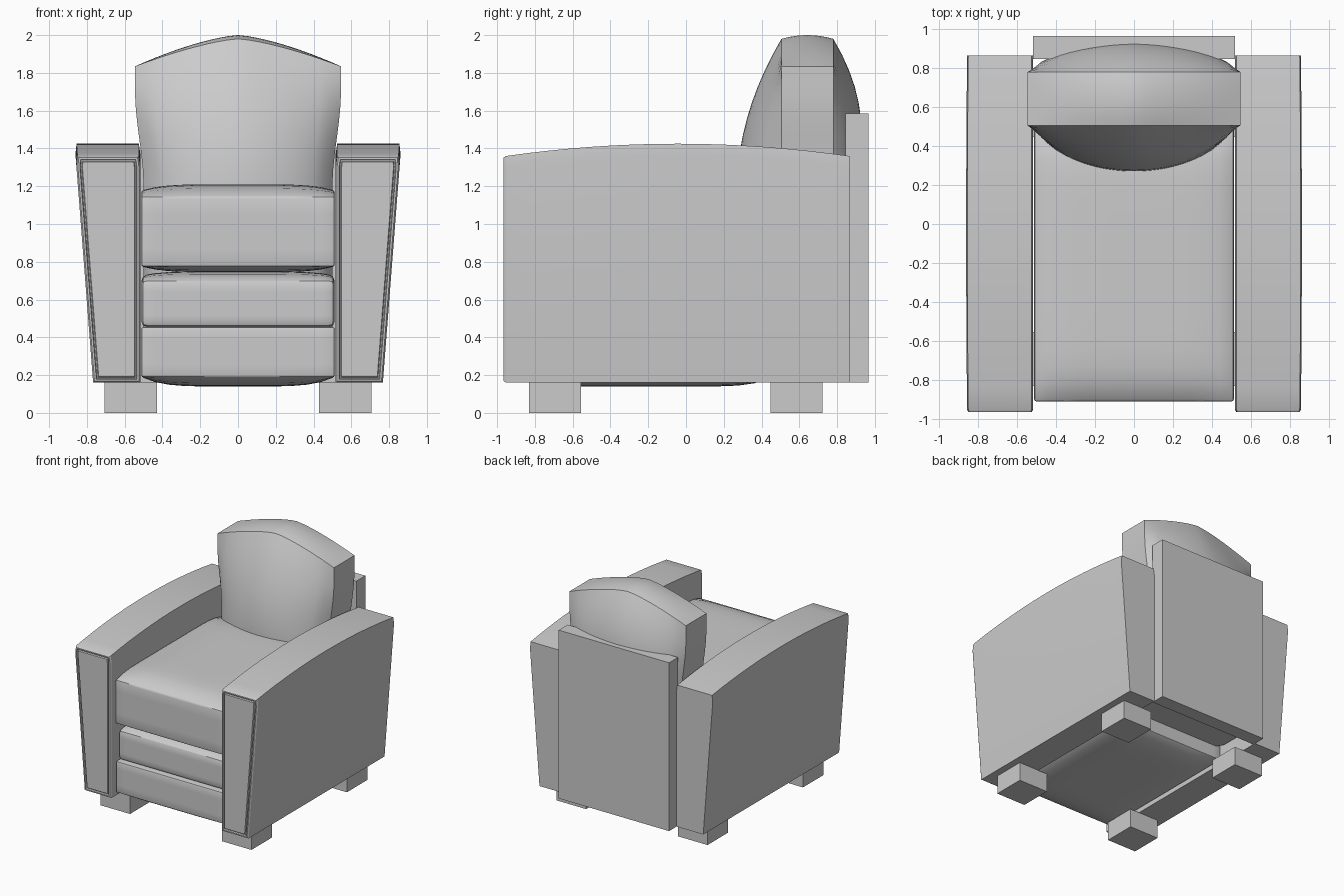
import bpy, bmesh, math

default = bpy.data.objects.get("Cube")
if default:
    bpy.data.objects.remove(default)

grey = bpy.data.materials.new("light grey upholstery")
grey.use_nodes = True
colour = (0.6, 0.6, 0.6, 1)
grey.diffuse_color = colour
grey.node_tree.nodes["Principled BSDF"].inputs["Base Color"].default_value = colour


def block(name, shape, cuts=(0, 0, 0), bevel=0, detail=None):
    """Gridded cube whose points (u, v, w in -1..1) are placed by shape()."""
    bm = bmesh.new()
    bmesh.ops.create_cube(bm, size=2)
    for axis, count in enumerate(cuts):
        for i in range(count):
            place, normal = [0, 0, 0], [0, 0, 0]
            place[axis] = 2 * (i + 1) / (count + 1) - 1
            normal[axis] = 1
            bmesh.ops.bisect_plane(bm, geom=bm.verts[:] + bm.edges[:] + bm.faces[:],
                                   plane_co=place, plane_no=normal)
    for vert in bm.verts:
        vert.co = shape(*vert.co)
    bm.normal_update()
    bmesh.ops.recalc_face_normals(bm, faces=bm.faces[:])
    if bevel:
        sharp = [e for e in bm.edges if e.calc_face_angle(0) > math.radians(50)]
        bmesh.ops.bevel(bm, geom=sharp, offset=bevel, segments=2, profile=0.5,
                        affect='EDGES', clamp_overlap=True)
    if detail:
        detail(bm)
    mesh = bpy.data.meshes.new(name)
    bm.to_mesh(mesh)
    bm.free()
    mesh.materials.append(grey)
    obj = bpy.data.objects.new(name, mesh)
    bpy.context.collection.objects.link(obj)
    bpy.ops.object.select_all(action='DESELECT')
    obj.select_set(True)
    bpy.context.view_layer.objects.active = obj
    bpy.ops.object.shade_smooth_by_angle(angle=math.radians(30))


def mix(a, b, t):
    return a + (b - a) * (t + 1) / 2


def box(name, x, y, z):
    block(name, lambda u, v, w: (mix(*x, u), mix(*y, v), mix(*z, w)))


def cushion(name, y, z, crown, sag, bevel):
    """Padded slab with a crowned top and a sagging underside."""
    def shape(u, v, w):
        along = 1 - abs(v) ** 8
        across = 1 - abs(u) ** 5
        rise = crown * along * (0.5 + 0.5 * across) if w > 0 else -sag * along * across
        return 0.512 * u, mix(*y, v), mix(*z, w) + rise * abs(w)
    block(name, shape, (13, 15, 3), bevel)


# Stacked seat and base padding
cushion("seat_cushion", (-0.91, 0.5), (0.775, 1.145), 0.065, 0.03, 0.012)
cushion("middle_cushion", (-0.875, 0.48), (0.455, 0.705), 0.045, 0.0, 0.03)
cushion("base_cushion", (-0.905, 0.45), (0.19, 0.455), 0.0, 0.05, 0.012)


# Bulging back cushion with a peaked top
def back_shape(u, v, w):
    top = 1.835 + 0.145 * (1 - abs(u) ** 1.4)
    z = mix(0.3, top, w)
    drop = top - z
    fullness = max(0, 1 - u * u) ** 0.6
    front_bulge = 0.235 * fullness * (1 - max(0, 1 - drop / 0.8) ** 2)
    rear_bulge = 0.15 * fullness * (1 - max(0, 1 - drop / 0.5) ** 2)
    taper = min(1, max(0, (1.7 - z) / 0.5))
    half = 0.545 - 0.045 * taper * taper * (3 - 2 * taper)
    y = mix(0.505 - front_bulge, 0.78 + rear_bulge, v)
    if w > 0.99:
        z += 0.02 * (1 - v * v) * (1 - u * u)
    return half * u, y, z


block("back_cushion", back_shape, (19, 7, 19))

# Upright panel behind the seat
box("back_panel", (-0.517, 0.517), (0.845, 0.965), (0.16, 1.585))


# Front of each arm: chamfered edge, piping groove and raised panel
def front_piping(bm):
    bm.normal_update()
    front = [f for f in bm.faces if f.normal.y < -0.9]
    front = bmesh.ops.dissolve_faces(bm, faces=front)["region"]
    for thickness, depth in ((0.008, 0.012), (0.01, 0), (0.004, -0.012),
                             (0.006, 0), (0.004, 0.012), (0.006, 0)):
        bmesh.ops.inset_region(bm, faces=front, thickness=thickness, depth=depth,
                               use_even_offset=True, use_boundary=True)


# Arms with flared outer sides and arched tops, and the four feet
for side, label in ((1, "left"), (-1, "right")):
    def arm_shape(u, v, w):
        y = mix(-0.953, 0.865, v)
        top = 1.36 + 0.065 * (1 - v * v)
        inner, outer = 0.517, 0.767
        z = 0.16
        if w > -0.5:
            # Shoulder just below the softened top edge
            z = top - 0.055
            outer += 0.093 * (z - 0.16) / 1.2
        if w > 0.5:
            z = top
            inner += 0.008
            outer -= 0.006
        return side * mix(inner, outer, u), y, z

    block(label + "_arm", arm_shape, (0, 15, 1), 0, front_piping)
    for end, y in (("front", (-0.83, -0.555)), ("back", (0.447, 0.722))):
        box(f"{end}_{label}_foot", (side * 0.43, side * 0.707), y, (0, 0.16))
